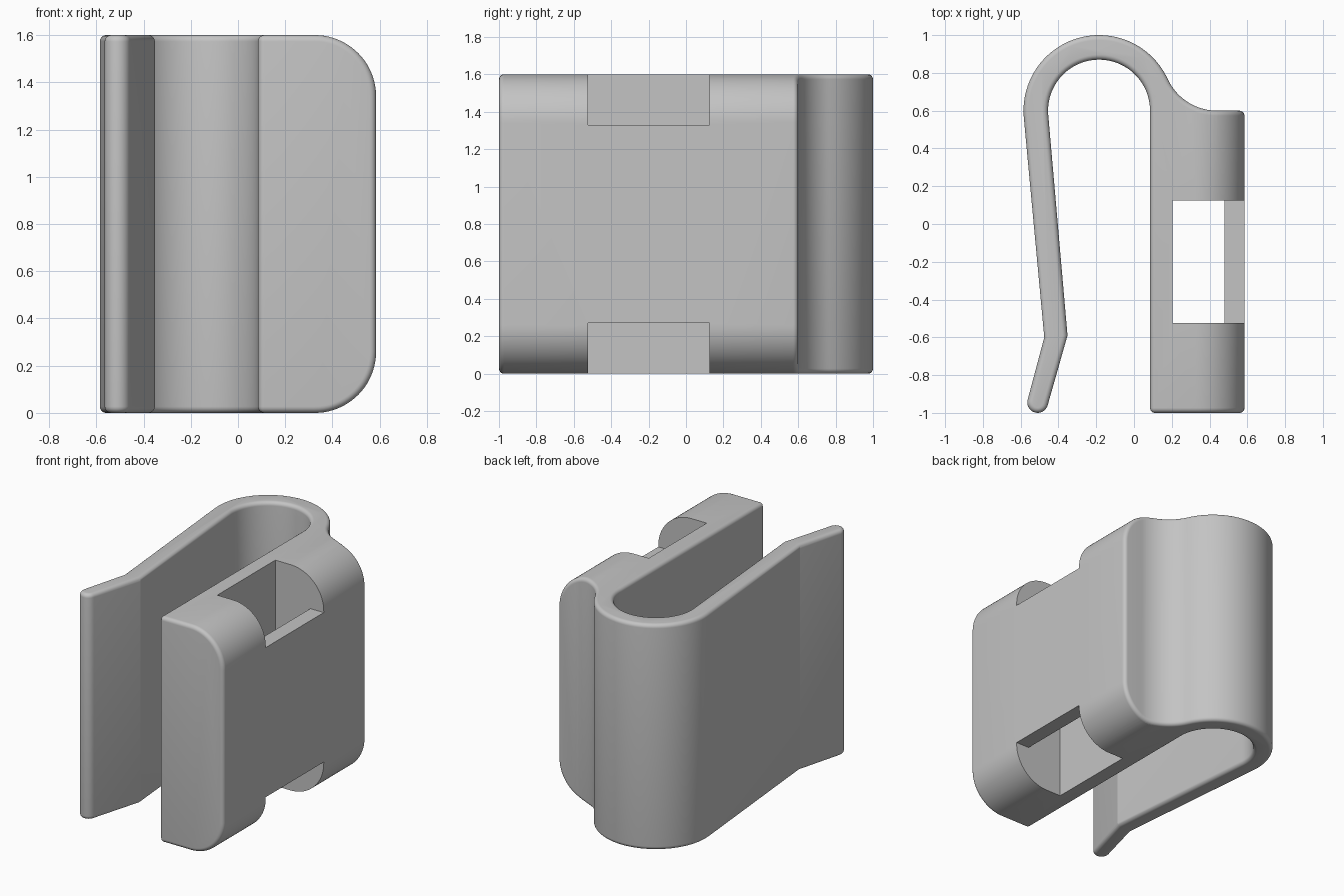
import bpy, bmesh
from math import sin, cos, radians

cube = bpy.data.objects.get("Cube")
if cube:
    bpy.data.objects.remove(cube)

grey = bpy.data.materials.new("light grey")
grey.use_nodes = True
colour = (0.55, 0.55, 0.55, 1)
grey.diffuse_color = colour
grey.node_tree.nodes["Principled BSDF"].inputs["Base Color"].default_value = colour


def arc(cx, cy, r, start, end, n):
    angles = [radians(start + (end - start) * i / n) for i in range(n + 1)]
    return [(cx + r * cos(a), cy + r * sin(a)) for a in angles]


def prism(name, profile, axis, low, high):
    """Extrude a closed outline along y or z."""
    bm = bmesh.new()
    place = (lambda a, b: (a, b, low)) if axis == "z" else (lambda a, b: (a, low, b))
    face = bm.faces.new([bm.verts.new(place(a, b)) for a, b in profile])
    grown = bmesh.ops.extrude_face_region(bm, geom=[face])["geom"]
    shift = (0, 0, high - low) if axis == "z" else (0, high - low, 0)
    bmesh.ops.translate(bm, vec=shift,
                        verts=[v for v in grown if isinstance(v, bmesh.types.BMVert)])
    bmesh.ops.recalc_face_normals(bm, faces=bm.faces[:])
    mesh = bpy.data.meshes.new(name)
    bm.to_mesh(mesh)
    bm.free()
    mesh.materials.append(grey)
    obj = bpy.data.objects.new(name, mesh)
    bpy.context.collection.objects.link(obj)
    return obj


def boolean(obj, tool, operation):
    tool.hide_render = True
    mod = obj.modifiers.new(operation.lower(), "BOOLEAN")
    mod.operation = operation
    mod.solver = "EXACT"
    mod.object = tool
    bpy.ops.object.modifier_apply(modifier=mod.name)
    bpy.data.objects.remove(tool)


# Clip outline: block, concave fillet, hook, springy arm with a flared tip
hook_x, hook_y = -0.185, 0.6
outline = [(0.085, -1), (0.8, -1), (0.8, 0.6)]
outline += arc(0.44, 0.888, 0.288, 270, 205, 18)
outline += arc(hook_x, hook_y, 0.4, 25, 185, 40)[1:]
outline += [(-0.475, -0.6)]
outline += arc(-0.51, -0.945, 0.055, 165, 345, 14)
outline += [(-0.352, -0.59)]
outline += arc(hook_x, hook_y, 0.27, 184, 0, 40)
clip = prism("clip_body", outline, "z", -0.2, 1.8)
bpy.context.view_layer.objects.active = clip
clip.select_set(True)

# Side envelope that rounds the outer corners of the block
height, outer, radius = 1.6, 0.585, 0.26
side = [(-1, 0)]
side += arc(outer - radius, radius, radius, -90, 0, 20)
side += arc(outer - radius, height - radius, radius, 0, 90, 20)
side += [(-1, height)]
boolean(clip, prism("corner_envelope", side, "y", -1.5, 1.5), "INTERSECT")

# Softened rims
bevel = clip.modifiers.new("rim", "BEVEL")
bevel.width = 0.027
bevel.segments = 6
bevel.limit_method = "ANGLE"
bevel.angle_limit = radians(40)
bevel.use_clamp_overlap = False
bpy.ops.object.modifier_apply(modifier=bevel.name)

# Strap slot, open to the outside at the top and bottom, leaving a thin bar
slot = [(0.205, -0.2), (1, -0.2), (1, 0.27), (0.48, 0.27),
        (0.48, 1.33), (1, 1.33), (1, 1.8), (0.205, 1.8)]
boolean(clip, prism("slot_cutter", slot, "y", -0.525, 0.125), "DIFFERENCE")

bpy.ops.object.shade_smooth_by_angle(angle=radians(18))
